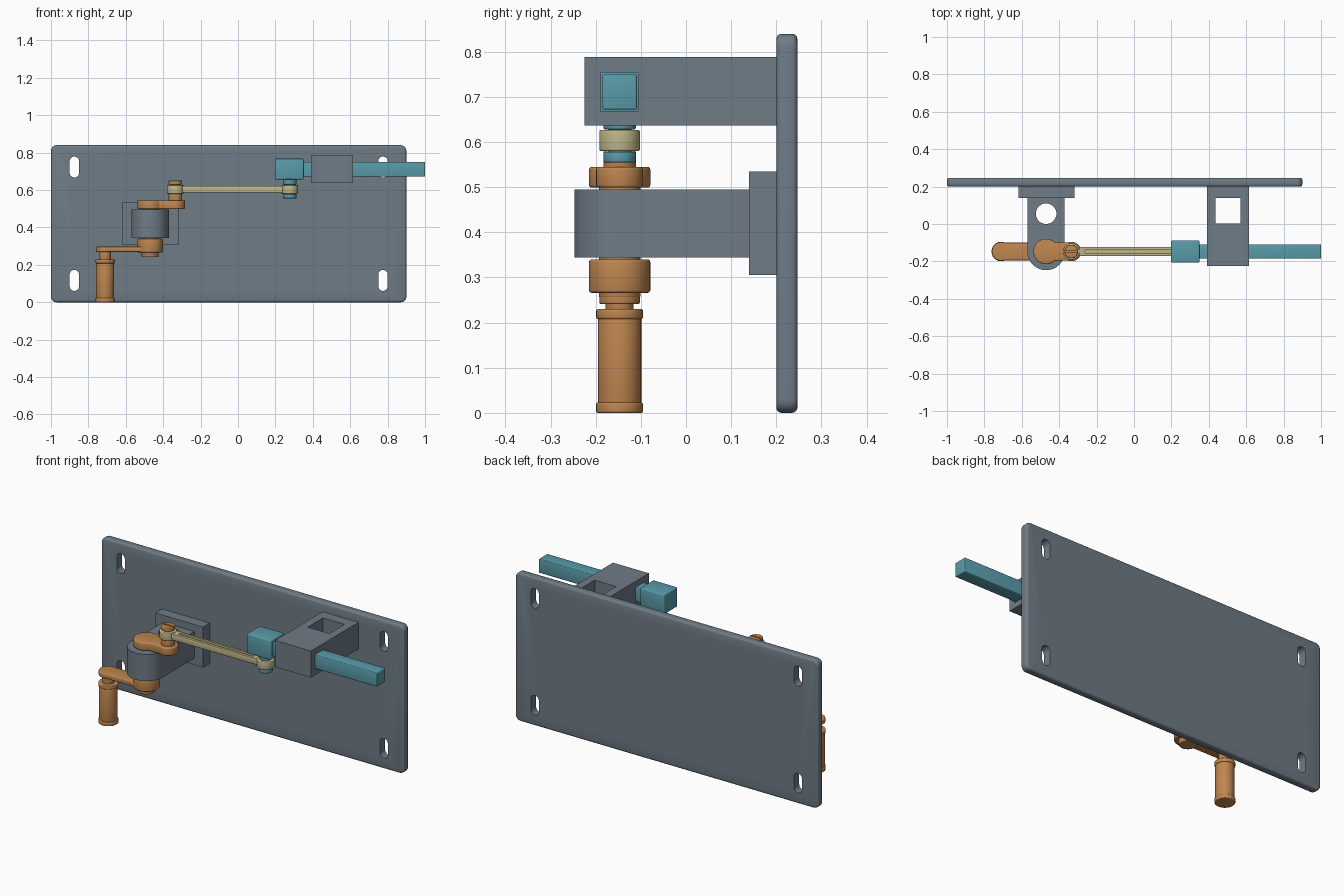
import bpy, bmesh, math

if "Cube" in bpy.data.objects:
    bpy.data.objects.remove(bpy.data.objects["Cube"])

AX = -0.147                        # y of the whole mechanism
SHAFT, CRANK, SLIDE, GRIP = -0.47, -0.335, 0.277, -0.71


def material(name, rgb):
    m = bpy.data.materials.new(name)
    m.diffuse_color = (*rgb, 1)
    m.use_nodes = True
    m.node_tree.nodes["Principled BSDF"].inputs["Base Color"].default_value = m.diffuse_color
    return m


GREY = material("slate", (0.16, 0.2, 0.24))
ORANGE = material("bronze", (0.52, 0.24, 0.08))
TEAL = material("teal", (0.1, 0.33, 0.4))
CREAM = material("cream", (0.52, 0.47, 0.25))


def prism(name, pts, lo, hi, mat=None, bevel=0.0, axis='z'):
    """Extrude a 2D outline along z, or along y for an x-z outline."""
    bm = bmesh.new()
    put = (lambda u, v, w: (u, v, w)) if axis == 'z' else (lambda u, v, w: (u, w, v))
    bot = [bm.verts.new(put(u, v, lo)) for u, v in pts]
    top = [bm.verts.new(put(u, v, hi)) for u, v in pts]
    bm.faces.new(bot)
    bm.faces.new(top)
    n = len(pts)
    for i in range(n):
        j = (i + 1) % n
        bm.faces.new((bot[i], bot[j], top[j], top[i]))
    bmesh.ops.recalc_face_normals(bm, faces=bm.faces)
    me = bpy.data.meshes.new(name)
    bm.to_mesh(me)
    bm.free()
    ob = bpy.data.objects.new(name, me)
    bpy.context.collection.objects.link(ob)
    if mat:
        me.materials.append(mat)
    if bevel:
        md = ob.modifiers.new("bevel", 'BEVEL')
        md.width, md.segments, md.limit_method = bevel, 3, 'ANGLE'
        md.angle_limit = math.radians(40)
        apply(ob, md)
    return ob


def apply(ob, md):
    bpy.context.view_layer.objects.active = ob
    bpy.ops.object.modifier_apply(modifier=md.name)


def cut(ob, cutter):
    md = ob.modifiers.new("cut", 'BOOLEAN')
    md.operation, md.object, md.solver = 'DIFFERENCE', cutter, 'EXACT'
    apply(ob, md)
    bpy.data.objects.remove(cutter)


def rect(x0, x1, y0, y1):
    return [(x0, y0), (x1, y0), (x1, y1), (x0, y1)]


def arc(cx, cy, r, a0, a1, n=16):
    return [(cx + r * math.cos(a0 + (a1 - a0) * i / n),
             cy + r * math.sin(a0 + (a1 - a0) * i / n)) for i in range(n + 1)]


def circle(cx, cy, r, n=40):
    return arc(cx, cy, r, 0, 2 * math.pi, n)[:-1]


def rounded(x0, x1, y0, y1, r, n=8):
    q = math.pi / 2
    return (arc(x1 - r, y1 - r, r, 0, q, n) + arc(x0 + r, y1 - r, r, q, 2 * q, n)
            + arc(x0 + r, y0 + r, r, 2 * q, 3 * q, n) + arc(x1 - r, y0 + r, r, 3 * q, 4 * q, n))


def arm(x0, r0, x1, r1, w):
    """Bar of half width w along x, with a round eye at each end (x0 < x1)."""
    a, b = math.asin(w / r0), math.asin(w / r1)
    return (arc(x0, AX, r0, a, 2 * math.pi - a, 32)
            + arc(x1, AX, r1, b - math.pi, math.pi - b, 32))


def turned(name, x, r, lo, hi, mat, bevel=0.004):
    return prism(name, circle(x, AX, r), lo, hi, mat, bevel)


# back plate with four mounting slots
plate = prism("back_plate", rounded(-1, 0.9, 0, 0.84, 0.03), 0.2, 0.247, GREY, 0.012, 'y')
for x in (-0.875, 0.775):
    for z in (0.117, 0.723):
        slot = rounded(x - 0.025, x + 0.025, z - 0.056, z + 0.056, 0.0249)
        cut(plate, prism("slot_cutter", slot, 0.1, 0.3, axis='y'))

# crank bearing: pad and round-ended bracket
prism("bearing_pad", rect(-0.617, -0.317, 0.305, 0.535), 0.14, 0.205, GREY, axis='y')
outline = [(SHAFT + 0.098, 0.15), (SHAFT - 0.098, 0.15)] + arc(SHAFT, AX, 0.1, math.pi, 2 * math.pi, 32)
bearing = prism("crank_bearing", outline, 0.344, 0.495, GREY)
cut(bearing, prism("hole_cutter", circle(SHAFT, 0.055, 0.055), 0.2, 0.7))
cut(bearing, prism("bore_cutter", circle(SHAFT, AX, 0.05), 0.2, 0.7))

# slider guide bracket with lightening window and square bore
guide = prism("slider_guide", rect(0.39, 0.615, -0.225, 0.205), 0.637, 0.788, GREY)
cut(guide, prism("window_cutter", rect(0.435, 0.57, 0.003, 0.14), 0.5, 0.9))
cut(guide, prism("square_cutter", rect(0.3, 0.7, AX - 0.041, AX + 0.041), 0.668, 0.754))

# crankshaft, upper crank and crank pin
turned("crankshaft", SHAFT, 0.046, 0.255, 0.53, ORANGE)
prism("upper_crank", arm(SHAFT, 0.068, CRANK, 0.052, 0.048), 0.499, 0.545, ORANGE, 0.006)
turned("crank_pin_collar", CRANK, 0.036, 0.54, 0.581, ORANGE)
turned("crank_pin", CRANK, 0.026, 0.57, 0.635, ORANGE)
head = turned("crank_pin_head", CRANK, 0.036, 0.629, 0.651, ORANGE)
cut(head, prism("screw_cutter", rect(CRANK - 0.05, CRANK + 0.05, AX - 0.004, AX + 0.004), 0.641, 0.7))

# lower crank: hub, retaining nut and arm
turned("lower_crank_hub", SHAFT, 0.068, 0.266, 0.34, ORANGE, 0.006)
turned("shaft_nut", SHAFT, 0.045, 0.241, 0.27, ORANGE)
prism("lower_crank_arm", arm(GRIP, 0.05, SHAFT, 0.06, 0.047), 0.269, 0.297, ORANGE, 0.005)

# hand grip with end flanges
turned("grip_neck", GRIP, 0.031, 0.225, 0.275, ORANGE)
turned("grip_top_flange", GRIP, 0.052, 0.208, 0.23, ORANGE)
turned("grip_body", GRIP, 0.048, 0.015, 0.215, ORANGE)
turned("grip_bottom_flange", GRIP, 0.052, 0, 0.023, ORANGE)

# connecting rod: grooved beam with an eye at each end
beam = prism("connecting_rod", arm(CRANK, 0.042, SLIDE, 0.042, 0.024), 0.586, 0.622, CREAM, 0.003)
groove = rounded(-0.265, 0.205, AX - 0.01, AX + 0.01, 0.0099)
for lo, hi in ((0.5, 0.597), (0.611, 0.7)):
    cut(beam, prism("groove_cutter", groove, lo, hi))
for label, x in (("crank", CRANK), ("slider", SLIDE)):
    eye = turned(f"rod_eye_{label}", x, 0.045, 0.58, 0.627, CREAM)
    for part in (eye, beam):
        cut(part, prism("eye_cutter", circle(x, AX, 0.027), 0.5, 0.7))

# slider: head block, square bar and wrist pin
prism("slider_head", rect(0.198, 0.35, AX - 0.06, AX + 0.06), 0.657, 0.768, TEAL, 0.006)
prism("slider_bar", rect(0.34, 1.0, AX - 0.038, AX + 0.038), 0.672, 0.751, TEAL, 0.004)
turned("wrist_pin_collar", SLIDE, 0.036, 0.628, 0.665, TEAL)
turned("wrist_pin", SLIDE, 0.026, 0.565, 0.64, TEAL)
turned("wrist_pin_head", SLIDE, 0.036, 0.555, 0.578, TEAL)

# smooth shading with crisp edges
bpy.ops.object.select_all(action='SELECT')
bpy.ops.object.shade_smooth_by_angle(angle=math.radians(35))
